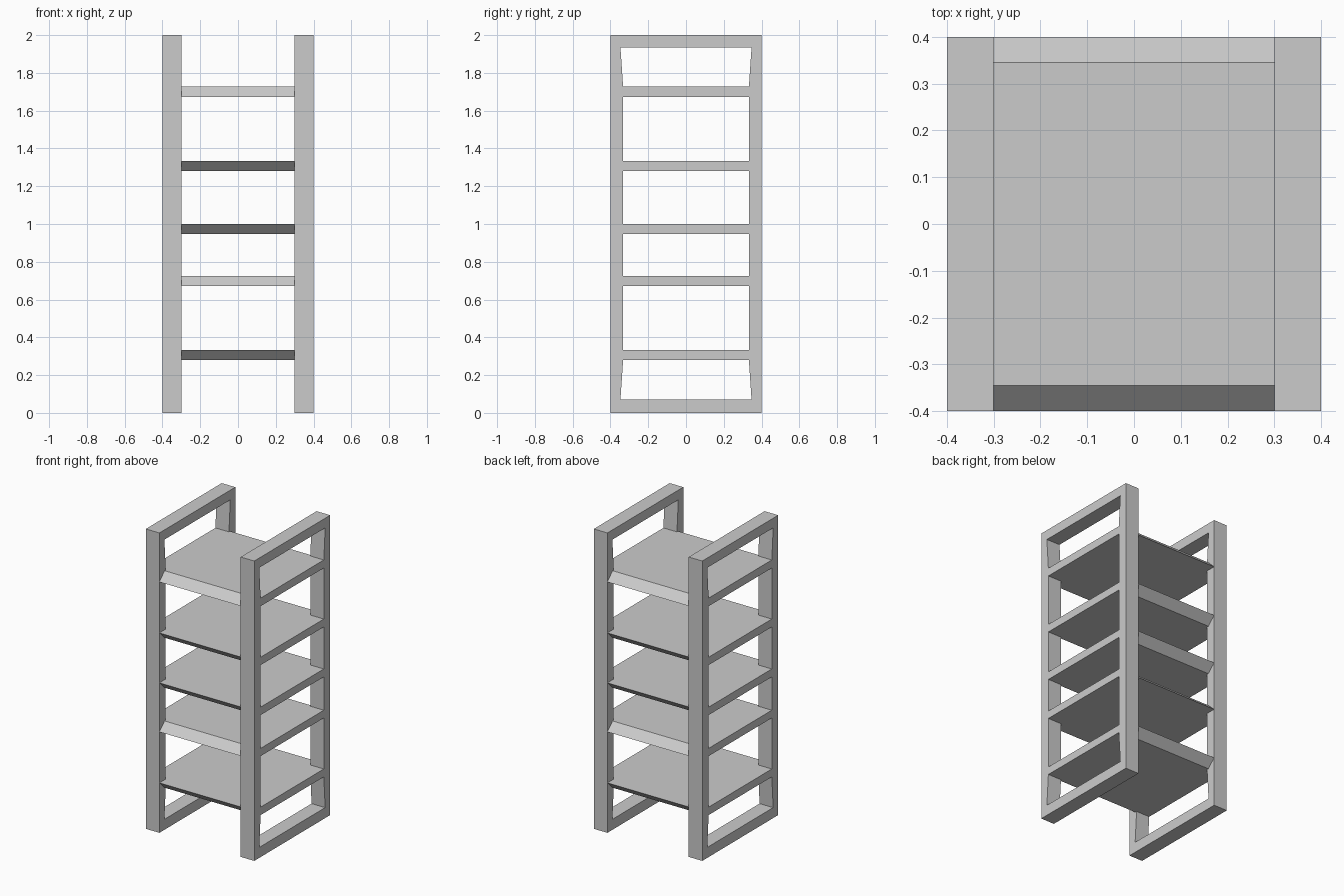
import bpy, bmesh
from mathutils import Vector

if "Cube" in bpy.data.objects:
    bpy.data.objects.remove(bpy.data.objects["Cube"])

HALF_DEPTH = 0.4


def add_object(name, bm, x=0.0):
    bmesh.ops.recalc_face_normals(bm, faces=bm.faces)
    mesh = bpy.data.meshes.new(name)
    bm.to_mesh(mesh)
    bm.free()
    obj = bpy.data.objects.new(name, mesh)
    obj.location.x = x
    bpy.context.collection.objects.link(obj)
    return obj


def extrude_x(bm, width):
    ext = bmesh.ops.extrude_face_region(bm, geom=bm.faces[:])
    verts = [v for v in ext["geom"] if isinstance(v, bmesh.types.BMVert)]
    bmesh.ops.translate(bm, verts=verts, vec=Vector((width, 0, 0)))


# Shelves: bottom z, top z, whether the wide side is the underside
shelves = [
    (0.28, 0.333, False),
    (0.673, 0.725, True),
    (0.947, 1.0, False),
    (1.28, 1.333, False),
    (1.673, 1.727, True),
]

# Side frame rows (height, half width of opening); rails alternate with openings
rows = [(0, 0.347), (0.07, 0.347)]
for low, high, _ in shelves:
    rows += [(low, 0.333), (high, 0.333)]
rows += [(1.935, 0.347), (2.0, 0.347)]


def side_frame(name, x):
    bm = bmesh.new()
    grid = [[bm.verts.new((-0.05, y, z)) for y in (-HALF_DEPTH, -w, w, HALF_DEPTH)]
            for z, w in rows]
    for i, (a, b) in enumerate(zip(grid, grid[1:])):
        columns = (0, 1, 2) if i % 2 == 0 else (0, 2)
        for c in columns:
            bm.faces.new((a[c], a[c + 1], b[c + 1], b[c]))
    extrude_x(bm, 0.1)
    return add_object(name, bm, x)


side_frame("left_side_frame", -0.35)
side_frame("right_side_frame", 0.35)

# Shelf boards with chamfered front and back edges
for i, (low, high, wide_below) in enumerate(shelves, 1):
    narrow = 0.345
    yb, yt = (HALF_DEPTH, narrow) if wide_below else (narrow, HALF_DEPTH)
    bm = bmesh.new()
    profile = [(-yb, low), (yb, low), (yt, high), (-yt, high)]
    bm.faces.new([bm.verts.new((-0.3, y, z)) for y, z in profile])
    extrude_x(bm, 0.6)
    add_object(f"shelf_{i}", bm)
